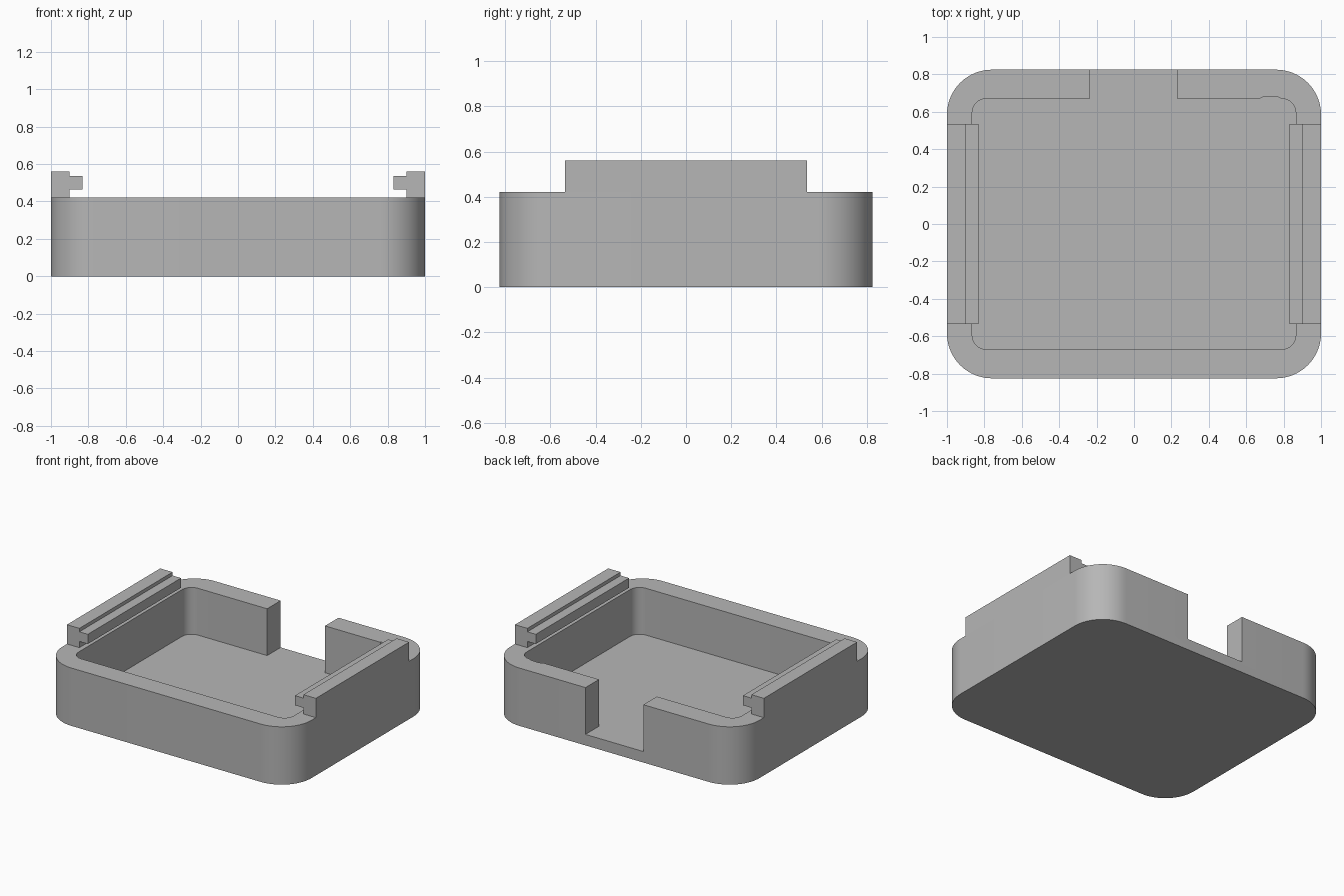
import bpy
import bmesh
from math import cos, sin, pi, radians
from mathutils import Vector

cube = bpy.data.objects.get("Cube")
if cube:
    bpy.data.objects.remove(cube, do_unlink=True)

grey = bpy.data.materials.new("plain grey")
grey.use_nodes = True
colour = (0.47, 0.47, 0.47, 1)
grey.diffuse_color = colour
grey.node_tree.nodes["Principled BSDF"].inputs["Base Color"].default_value = colour

HALF_X, HALF_Y = 1.0, 0.825
INNER_X, INNER_Y = 0.865, 0.67
FLOOR, RIM, RAIL_TOP = 0.08, 0.42, 0.56
RAIL_HALF = 0.535


def rounded_rect(hx, hy, r, steps):
    """Counter-clockwise outline starting at the right end of the back edge's corner."""
    points = []
    for k, (sx, sy) in enumerate([(1, 1), (-1, 1), (-1, -1), (1, -1)]):
        for i in range(steps + 1):
            a = (k + i / steps) * pi / 2
            points.append((sx * (hx - r) + r * cos(a), sy * (hy - r) + r * sin(a)))
    return points


def prism(name, points, direction):
    """Extrude a closed 3D outline along a direction."""
    bm = bmesh.new()
    face = bm.faces.new([bm.verts.new(p) for p in points])
    new = bmesh.ops.extrude_face_region(bm, geom=[face])["geom"]
    verts = [g for g in new if isinstance(g, bmesh.types.BMVert)]
    bmesh.ops.translate(bm, verts=verts, vec=Vector(direction))
    bmesh.ops.recalc_face_normals(bm, faces=bm.faces)
    mesh = bpy.data.meshes.new(name)
    bm.to_mesh(mesh)
    bm.free()
    mesh.materials.append(grey)
    obj = bpy.data.objects.new(name, mesh)
    bpy.context.collection.objects.link(obj)
    return obj


def activate(obj):
    bpy.ops.object.select_all(action="DESELECT")
    obj.select_set(True)
    bpy.context.view_layer.objects.active = obj


def cut(obj, cutter):
    mod = obj.modifiers.new("cut", "BOOLEAN")
    mod.operation = "DIFFERENCE"
    mod.solver = "EXACT"
    mod.object = cutter
    activate(obj)
    bpy.ops.object.modifier_apply(modifier=mod.name)
    bpy.data.objects.remove(cutter, do_unlink=True)


# Tray body with rounded corners
outer = rounded_rect(HALF_X, HALF_Y, 0.24, 16)
tray = prism("tray_body", [(x, y, 0) for x, y in outer], (0, 0, RIM))

# Hollow, with a shallow relief in the back wall beside the left corner
steps = 10
inner = rounded_rect(INNER_X, INNER_Y, 0.075, steps)
relief = [(0.73 - 0.055 * cos(pi * t / 8), INNER_Y + 0.013 * sin(pi * t / 8))
          for t in range(8, -1, -1)]
inner[steps + 1:steps + 1] = relief
cut(tray, prism("hollow_cutter", [(x, y, FLOOR) for x, y in inner], (0, 0, 1)))

# Opening through the back wall, down to the floor
gap = [(-0.235, 0.6), (0.23, 0.6), (0.23, 1.0), (-0.235, 1.0)]
cut(tray, prism("gap_cutter", [(x, y, FLOOR) for x, y in gap], (0, 0, 1)))
activate(tray)
bpy.ops.object.shade_smooth_by_angle(angle=radians(30))

# Side rails with an inward tongue
profile = [(1.0, RIM), (1.0, RAIL_TOP), (0.9, RAIL_TOP), (0.9, 0.535),
           (0.832, 0.535), (0.832, 0.465), (0.9, 0.465), (0.9, RIM)]
for side, name in ((1, "left_rail"), (-1, "right_rail")):
    prism(name, [(side * x, -RAIL_HALF, z) for x, z in profile], (0, 2 * RAIL_HALF, 0))
